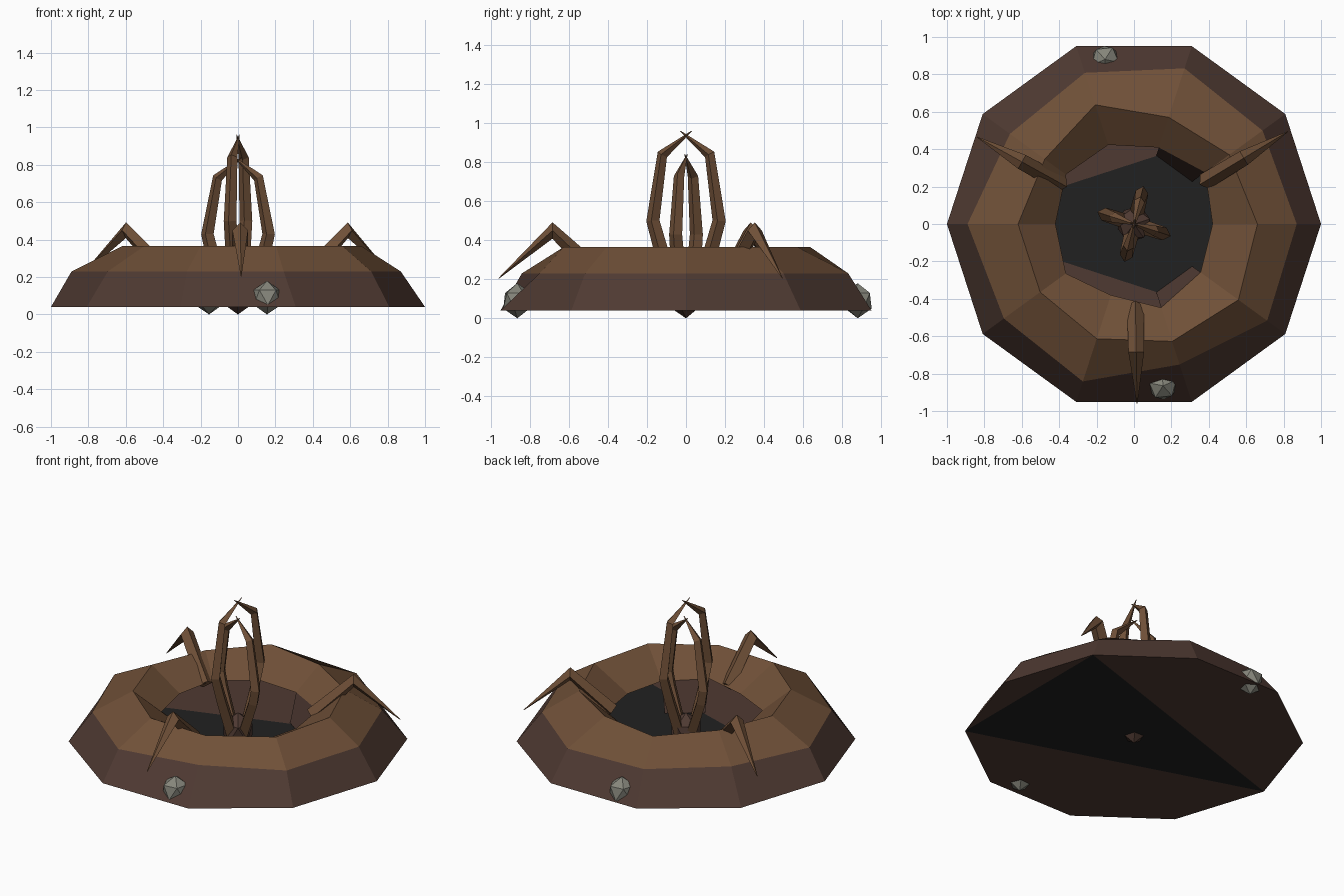
import bpy, bmesh, math
from mathutils import Vector, Matrix

old = bpy.data.objects.get("Cube")
if old:
    bpy.data.objects.remove(old, do_unlink=True)


def material(name, rgb):
    m = bpy.data.materials.new(name)
    m.use_nodes = True
    m.diffuse_color = (*rgb, 1)
    bsdf = m.node_tree.nodes["Principled BSDF"]
    bsdf.inputs["Base Color"].default_value = (*rgb, 1)
    bsdf.inputs["Roughness"].default_value = 0.9
    return m


BARK = material("bark_brown", (0.160, 0.080, 0.039))
SOIL = material("dark_soil", (0.078, 0.042, 0.032))
PIT = material("pit_black", (0.015, 0.015, 0.015))
STONE = material("stone_grey", (0.240, 0.240, 0.200))


def finish(name, bm, mats):
    mesh = bpy.data.meshes.new(name)
    bm.to_mesh(mesh)
    bm.free()
    for m in mats:
        mesh.materials.append(m)
    obj = bpy.data.objects.new(name, mesh)
    bpy.context.collection.objects.link(obj)
    return obj


# Mound: an uneven ten-sided open shell, rings listed from the foot inwards
SIDES = 10
RINGS = [
    (0.04, [1.0] * SIDES),
    (0.23, [0.87, 0.85, 0.875, 0.85, 0.82, 0.89, 0.86, 0.885, 0.79, 0.88]),
    (0.365, [0.66, 0.63, 0.60, 0.67, 0.59, 0.62, 0.62, 0.645, 0.66, 0.69]),
    (0.23, [0.42, 0.47, 0.43, 0.445, 0.45, 0.42, 0.45, 0.40, 0.47, 0.44]),
]


def polar(bm, i, r, z):
    a = math.tau * i / SIDES
    return bm.verts.new((r * math.cos(a), r * math.sin(a), z))


bm = bmesh.new()
loops = [[polar(bm, i, r, z) for i, r in enumerate(radii)] for z, radii in RINGS]
for level, (low, high) in enumerate(zip(loops, loops[1:])):
    for i in range(SIDES):
        j = (i + 1) % SIDES
        f = bm.faces.new((low[i], low[j], high[j], high[i]))
        f.material_index = 0 if level == 0 else 1
# Two wall pieces hanging from the mouth to the floor
for i in (1, 8):
    top = loops[3]
    a, b = polar(bm, i, 0.385, 0.045), polar(bm, i + 1, 0.385, 0.045)
    bm.faces.new((top[i], top[i + 1], b, a))
# Floor: one black triangle between soil segments
foot = loops[0]
for ids, mat in (((9, 5, 1), 2), ((5, 4, 3, 2, 1), 0), ((9, 8, 7, 6, 5), 0), ((1, 0, 9), 0)):
    bm.faces.new([foot[i] for i in ids]).material_index = mat
finish("mound", bm, [SOIL, BARK, PIT])


def spike(name, degrees, path, sides=4):
    """Tapered limb along (radius, height, thickness) points at one heading."""
    bm = bmesh.new()
    pts = [Vector((r, 0, z)) for r, z, _ in path]
    side = Vector((0, 1, 0))
    rings = []
    for k, p in enumerate(pts):
        before = (p - pts[k - 1]).normalized() if k else Vector()
        after = (pts[k + 1] - p).normalized() if k + 1 < len(pts) else Vector()
        out = side.cross((before + after).normalized())
        t = path[k][2]
        rings.append([bm.verts.new(p + t * (out * math.cos(math.tau * s / sides)
                                            + side * math.sin(math.tau * s / sides)))
                      for s in range(sides)])
    for a, b in zip(rings, rings[1:]):
        for s in range(sides):
            n = (s + 1) % sides
            bm.faces.new((a[s], a[n], b[n], b[s]))
    bm.faces.new(rings[0])
    bm.faces.new(rings[-1])
    bmesh.ops.recalc_face_normals(bm, faces=bm.faces)
    bm.transform(Matrix.Rotation(math.radians(degrees), 4, "Z"))
    return finish(name, bm, [BARK])


# Central tendrils: a tall pair and a short pair meeting at their tips
TALL = [(0.05, 0.10, 0.04), (0.135, 0.36, 0.037), (0.175, 0.50, 0.035),
        (0.125, 0.84, 0.028), (-0.03, 0.96, 0.002)]
SHORT = [(0.05, 0.10, 0.04), (0.15, 0.34, 0.037), (0.172, 0.43, 0.035),
         (0.115, 0.73, 0.028), (-0.02, 0.84, 0.002)]
for n, heading in enumerate((76, 256)):
    spike(f"tall_tendril_{n + 1}", heading, TALL)
for n, heading in enumerate((-18, 162)):
    spike(f"short_tendril_{n + 1}", heading, SHORT)

# Thorns bent over the rim
THORN = [(0.44, 0.22, 0.045), (0.685, 0.45, 0.042), (0.96, 0.205, 0.002)]
for n, heading in enumerate((31, 151, 271)):
    spike(f"rim_thorn_{n + 1}", heading, THORN)


def rock(name, loc, size, turn, mat):
    bm = bmesh.new()
    bmesh.ops.create_icosphere(bm, subdivisions=1, radius=1)
    bm.transform(Matrix.Translation(loc) @ Matrix.Rotation(turn, 4, "Z")
                 @ Matrix.Diagonal((*size, 1)))
    return finish(name, bm, [mat])


# Root knot and the two stones set in the mound
rock("root_knot", (0, 0, 0.11), (0.10, 0.10, 0.11), 0.3, SOIL)
rock("front_stone", (0.155, -0.865, 0.09), (0.085, 0.08, 0.09), 0.4, STONE)
rock("back_stone", (-0.155, 0.88, 0.09), (0.085, 0.08, 0.09), 0.4 + math.pi, STONE)
